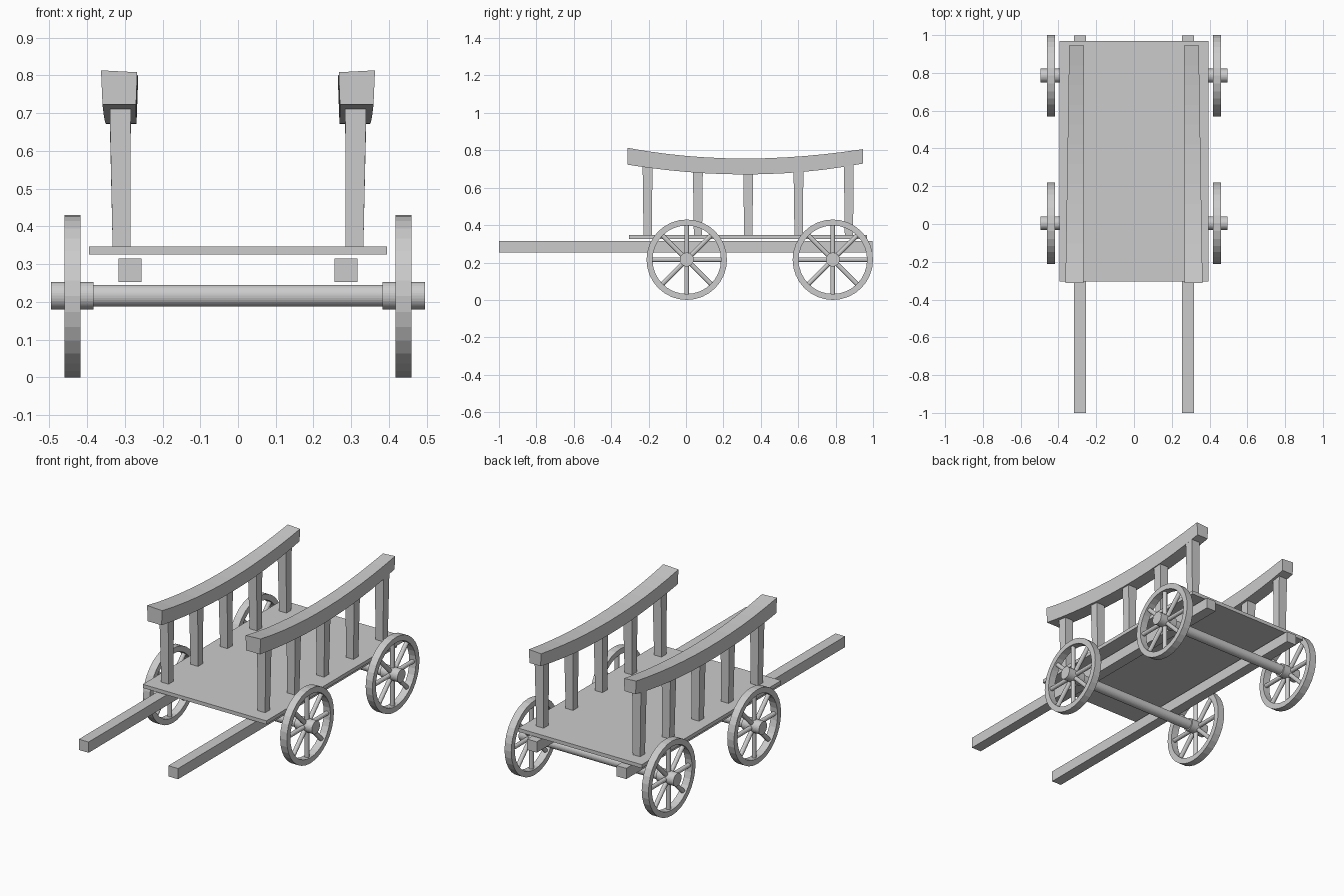
import bpy, bmesh, math
from mathutils import Matrix, Vector

if "Cube" in bpy.data.objects:
    bpy.data.objects.remove(bpy.data.objects["Cube"])

wood = bpy.data.materials.new("plain grey")
wood.diffuse_color = (0.6, 0.6, 0.6, 1)
wood.use_nodes = True
wood.node_tree.nodes["Principled BSDF"].inputs["Base Color"].default_value = wood.diffuse_color


def finish(name, bm):
    bmesh.ops.recalc_face_normals(bm, faces=bm.faces)
    me = bpy.data.meshes.new(name)
    bm.to_mesh(me)
    bm.free()
    me.materials.append(wood)
    ob = bpy.data.objects.new(name, me)
    bpy.context.collection.objects.link(ob)
    return ob


def loft(name, sections):
    """Skin a list of closed rings and cap both ends."""
    bm = bmesh.new()
    rings = [[bm.verts.new(p) for p in s] for s in sections]
    for a, b in zip(rings, rings[1:]):
        for i in range(len(a)):
            j = (i + 1) % len(a)
            bm.faces.new((a[i], a[j], b[j], b[i]))
    bm.faces.new(rings[0])
    bm.faces.new(rings[-1])
    return finish(name, bm)


def rect(x0, x1, y0, y1, z):
    return [(x0, y0, z), (x1, y0, z), (x1, y1, z), (x0, y1, z)]


def box(name, x0, x1, y0, y1, z0, z1):
    return loft(name, [rect(x0, x1, y0, y1, z0), rect(x0, x1, y0, y1, z1)])


def rod(bm, p, q, r, seg):
    p, q = Vector(p), Vector(q)
    d = q - p
    m = Matrix.Translation((p + q) / 2) @ d.to_track_quat('Z', 'Y').to_matrix().to_4x4()
    bmesh.ops.create_cone(bm, cap_ends=True, segments=seg, radius1=r, radius2=r,
                          depth=d.length, matrix=m)


def rim(name, x0, x1, y, z, r_out, r_in, seg=32):
    bm = bmesh.new()
    rings = []
    for i in range(seg):
        a = 2 * math.pi * i / seg
        c, s = math.cos(a), math.sin(a)
        rings.append([bm.verts.new((x, y + r * c, z + r * s))
                      for x, r in ((x0, r_out), (x1, r_out), (x1, r_in), (x0, r_in))])
    for i in range(seg):
        a, b = rings[i], rings[(i + 1) % seg]
        for k in range(4):
            n = (k + 1) % 4
            bm.faces.new((a[k], a[n], b[n], b[k]))
    return finish(name, bm)


# Deck
box("deck", -0.395, 0.395, -0.305, 0.968, 0.325, 0.346)

# Wheels and axles
WZ = 0.215
for end, wy in (("front", 0.004), ("rear", 0.785)):
    bm = bmesh.new()
    rod(bm, (-0.40, wy, WZ + 0.001), (0.40, wy, WZ + 0.001), 0.029, 32)
    finish(end + "_axle", bm)
    for side, s in (("left", -1), ("right", 1)):
        tag = f"{end}_{side}_"
        rim(tag + "rim", s * 0.417, s * 0.46, wy, WZ, 0.215, 0.183)
        bm = bmesh.new()
        rod(bm, (s * 0.383, wy, WZ + 0.001), (s * 0.495, wy, WZ + 0.001), 0.037, 32)
        finish(tag + "hub", bm)
        bm = bmesh.new()
        for i in range(8):
            a = i * math.pi / 4
            c, n = math.cos(a), math.sin(a)
            rod(bm, (s * 0.4385, wy + 0.02 * c, WZ + 0.02 * n),
                (s * 0.4385, wy + 0.19 * c, WZ + 0.19 * n), 0.0125, 12)
        finish(tag + "spokes", bm)


# Sagging profile of the side rails
Y0, Y1 = -0.312, 0.945


def rail_z(y):
    t = (y - Y0) / (Y1 - Y0)
    sag = (2 * t - 1) ** 2
    return 0.671 + (0.052 + 0.006 * t) * sag, 0.755 + (0.057 - 0.007 * t) * sag, t


for side, s in (("left", -1), ("right", 1)):
    # Shafts running under the deck
    box(side + "_shaft", s * 0.255, s * 0.317, -1.0, 0.998, 0.253, 0.315)

    # Curved rail, slightly narrower at the rear
    sections = []
    for i in range(13):
        y = Y0 + (Y1 - Y0) * i / 12
        lo, hi, t = rail_z(y)
        out = 0.363 - 0.02 * t
        inn = 0.267 - 0.002 * t
        sections.append([(s * (inn + 0.003), y, lo), (s * (out - 0.004), y, lo),
                         (s * out, y, hi + 0.001), (s * inn, y, hi - 0.004)])
    loft(side + "_rail", sections)

    # Tapered posts
    for i in range(5):
        y = -0.205 + 0.269 * i
        top = rail_z(y)[0] + 0.02
        loft(f"{side}_post_{i + 1}",
             [rect(s * 0.285, s * 0.332, y - 0.022, y + 0.022, 0.34),
              rect(s * 0.284, s * 0.340, y - 0.027, y + 0.026, top)])
